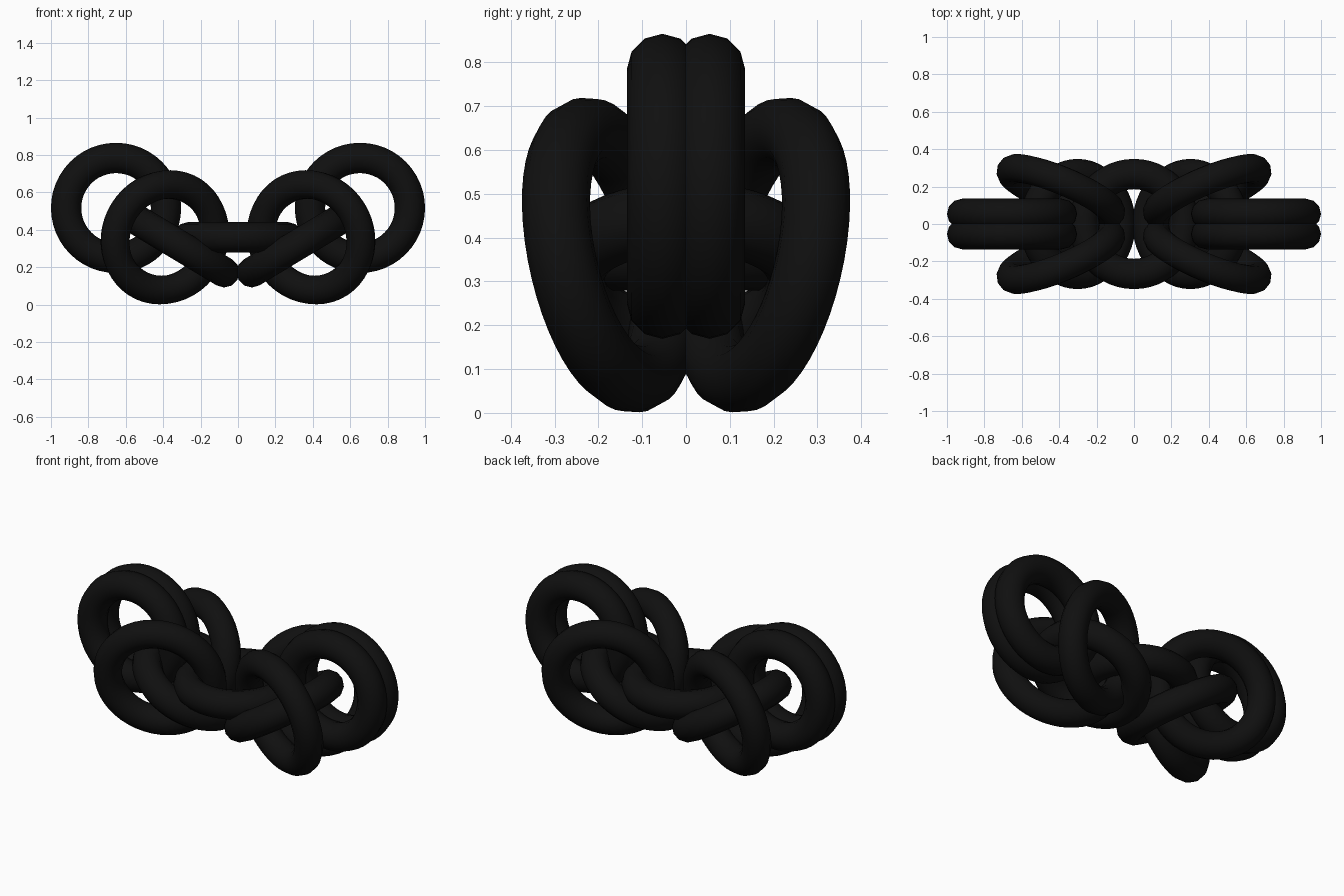
import bpy
from math import sqrt
from mathutils import Vector

if "Cube" in bpy.data.objects:
    bpy.data.objects.remove(bpy.data.objects["Cube"])

# black material
black = bpy.data.materials.new("black")
black.diffuse_color = (0.005, 0.005, 0.005, 1)
black.use_nodes = True
black.node_tree.nodes["Principled BSDF"].inputs["Base Color"].default_value = black.diffuse_color


def ring(name, center, normal, major=0.267, minor=0.081):
    rot = Vector((0, 0, 1)).rotation_difference(Vector(normal).normalized()).to_euler()
    bpy.ops.mesh.primitive_torus_add(
        location=center, rotation=rot, major_radius=major, minor_radius=minor,
        major_segments=48, minor_segments=12)
    ob = bpy.context.object
    ob.name = name
    bpy.ops.object.shade_smooth()
    ob.data.materials.append(black)
    return ob


# flat ring in the middle
ring("middle_ring", (0, 0, 0.36), (0, 0, 1))

for sx, side in ((-1, "left"), (1, "right")):
    # slanted knot ring, rising outwards
    ring(f"knot_ring_{side}", (0.302 * sx, 0, 0.31), (-0.515 * sx, 0, 0.857))
    for sy, face in ((-1, "front"), (1, "back")):
        # paired upright end rings
        ring(f"end_ring_{side}_{face}", (0.652 * sx, 0.054 * sy, 0.517), (0, 1, 0))
        # outer rings leaning away from the middle
        nx, nz = 0.38, -0.20
        ny = sqrt(1 - nx * nx - nz * nz)
        ring(f"outer_ring_{side}_{face}", (0.391 * sx, 0.173 * sy, 0.36),
             (-nx * sx, ny * sy, nz), 0.288, 0.078)
